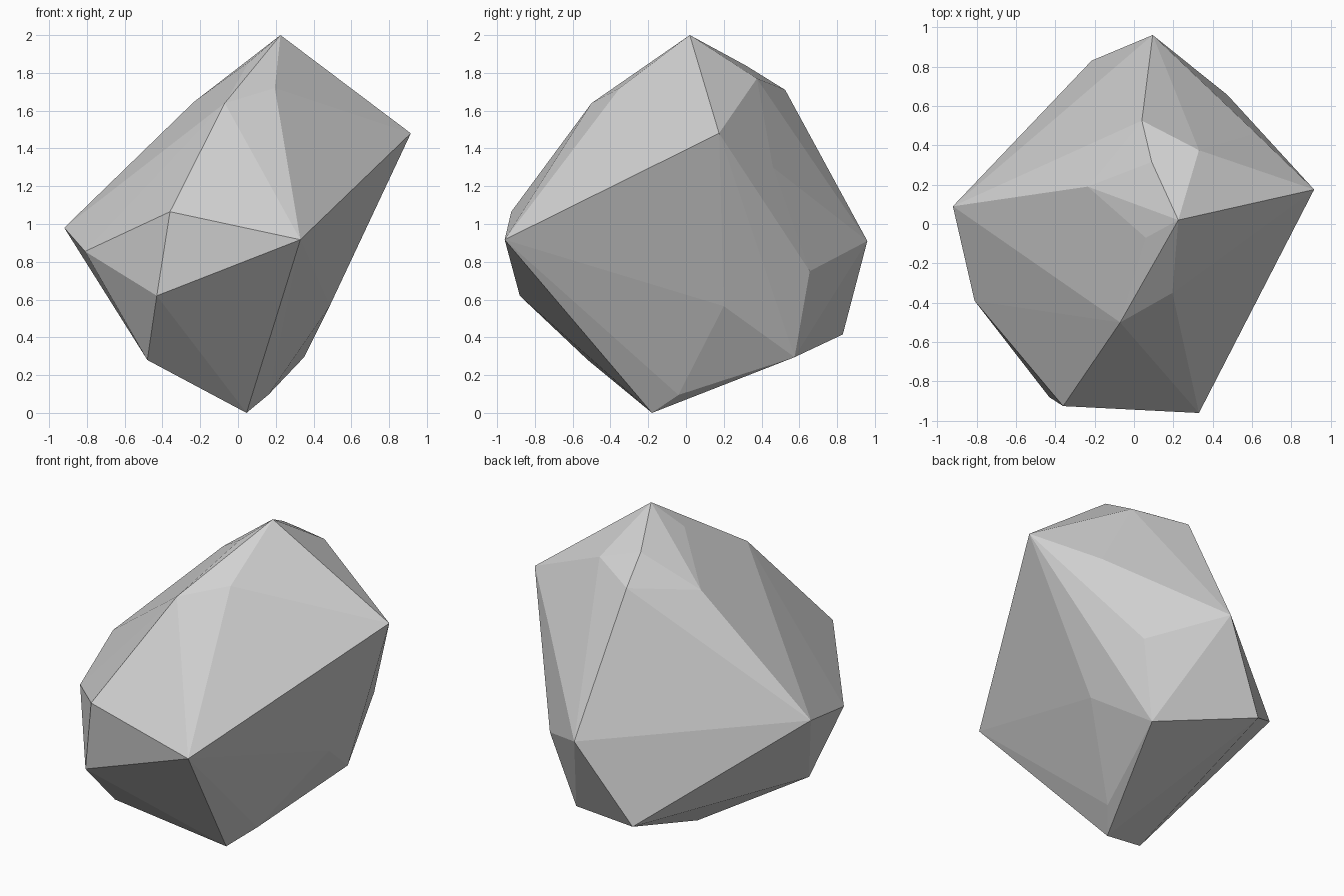
import bpy
import bmesh

# Remove the default object only
default_object = bpy.data.objects.get("Cube")
if default_object is not None:
    bpy.data.objects.remove(default_object, do_unlink=True)


def make_material(name, value):
    """One flat grey, shown both in the viewport and in a render."""
    material = bpy.data.materials.new(name)
    material.use_nodes = True
    colour = (value, value, value, 1.0)
    material.diffuse_color = colour
    shader = next(n for n in material.node_tree.nodes if n.type == 'BSDF_PRINCIPLED')
    shader.inputs["Base Color"].default_value = colour
    shader.inputs["Roughness"].default_value = 0.9
    return material


def make_hull(name, corner_groups, material):
    """Wrap a flat-faced convex stone around its chipped corners."""
    bm = bmesh.new()
    for group in corner_groups:
        for corner in group:
            bm.verts.new(corner)
    result = bmesh.ops.convex_hull(bm, input=list(bm.verts), use_existing_faces=False)
    leftover = [v for v in bm.verts if not v.link_faces]
    bmesh.ops.delete(bm, geom=leftover, context='VERTS')
    bmesh.ops.recalc_face_normals(bm, faces=list(bm.faces))
    for face in bm.faces:
        face.smooth = False
    mesh = bpy.data.meshes.new(name)
    bm.to_mesh(mesh)
    bm.free()
    mesh.materials.append(material)
    stone = bpy.data.objects.new(name, mesh)
    bpy.context.scene.collection.objects.link(stone)
    return stone


# Peak and the small chips around it
crown = [
    (.225, .02, 2), (.06, -.07, 1.86), (.09, .315, 1.84), (.33, .375, 1.77),
    (.04, .525, 1.71), (-.235, .19, 1.645), (.195, -.35, 1.72), (-.07, -.5, 1.64),
]

# Widest corners around the middle
girdle = [
    (.915, .175, 1.48), (.62, .46, 1.3), (.095, .96, .91), (.475, .655, .75),
    (-.92, .09, .98), (-.81, -.39, .855), (-.36, -.925, 1.065),
    (-.43, -.88, .62), (.33, -.96, .917),
]

# Tapering underside down to the resting point
base = [
    (.485, .2, .565), (.35, .575, .295), (-.215, .83, .415),
    (-.48, -.52, .28), (.16, -.04, .095), (.045, -.18, 0),
]

stone_grey = make_material("stone grey", .64)
make_hull("rock", (crown, girdle, base), stone_grey)
